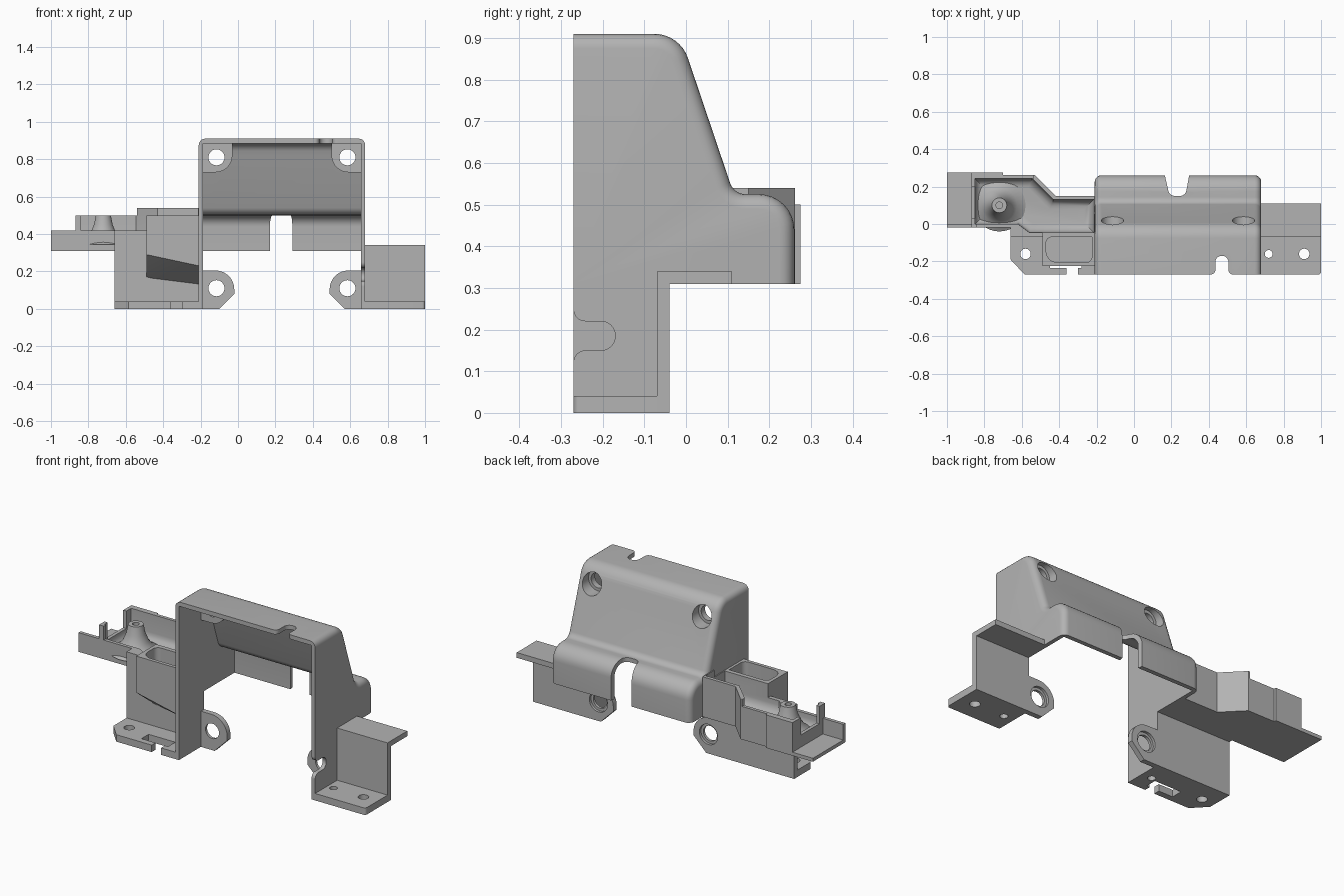
import bpy, bmesh, math
from mathutils import Vector

cube = bpy.data.objects.get("Cube")
if cube:
    bpy.data.objects.remove(cube, do_unlink=True)

grey = bpy.data.materials.new("plain grey")
grey.use_nodes = True
colour = (0.45, 0.45, 0.45, 1)
grey.diffuse_color = colour
grey.node_tree.nodes["Principled BSDF"].inputs["Base Color"].default_value = colour


def outline(points, steps=8):
    """Closed 2D outline; a third value on a point rounds that corner."""
    out = []
    for i, pt in enumerate(points):
        p = Vector(pt[:2])
        if len(pt) < 3:
            out.append(p)
            continue
        da = (Vector(points[i - 1][:2]) - p).normalized()
        db = (Vector(points[(i + 1) % len(points)][:2]) - p).normalized()
        half, r = da.angle(db) / 2, pt[2]
        centre = p + (da + db).normalized() * r / math.sin(half)
        s = p + da * r / math.tan(half) - centre
        e = p + db * r / math.tan(half) - centre
        a0 = math.atan2(s.y, s.x)
        turn = math.atan2(s.x * e.y - s.y * e.x, s.dot(e))
        for k in range(steps + 1):
            a = a0 + turn * k / steps
            out.append(centre + Vector((math.cos(a), math.sin(a))) * r)
    return out


def finish(name, bm):
    bmesh.ops.recalc_face_normals(bm, faces=bm.faces)
    mesh = bpy.data.meshes.new(name)
    bm.to_mesh(mesh)
    bm.free()
    mesh.materials.append(grey)
    obj = bpy.data.objects.new(name, mesh)
    bpy.context.collection.objects.link(obj)
    return obj


def prism(name, points, axis, lo, hi, soft=None, width=0.0):
    """Extrude an outline along an axis; soft picks the edges to round."""
    place = {"x": lambda u, v, h: (h, u, v),
             "y": lambda u, v, h: (u, h, v),
             "z": lambda u, v, h: (u, v, h)}[axis]
    bm = bmesh.new()
    pts = outline(points)
    rings = [[bm.verts.new(place(p.x, p.y, h)) for p in pts] for h in (lo, hi)]
    for ring in rings:
        bm.faces.new(ring)
    for i in range(len(pts)):
        j = (i + 1) % len(pts)
        bm.faces.new((rings[0][i], rings[0][j], rings[1][j], rings[1][i]))
    bmesh.ops.recalc_face_normals(bm, faces=bm.faces)
    if soft:
        edges = [e for e in bm.edges if soft(e.verts[0].co, e.verts[1].co)]
        bmesh.ops.bevel(bm, geom=edges, offset=width, segments=5, profile=0.5,
                        affect="EDGES", clamp_overlap=True)
    return finish(name, bm)


def box(name, x0, x1, y0, y1, z0, z1):
    return prism(name, [(x0, y0), (x1, y0), (x1, y1), (x0, y1)], "z", z0, z1)


def rod(u, v, r, axis, lo, hi):
    pts = [(u + r * math.cos(k * math.tau / 32), v + r * math.sin(k * math.tau / 32))
           for k in range(32)]
    return prism("cutter", pts, axis, lo, hi)


def cut(obj, *cutters):
    """Subtract the cutters for good and remove them."""
    for c in cutters:
        mod = obj.modifiers.new("cut", "BOOLEAN")
        mod.operation, mod.solver, mod.object = "DIFFERENCE", "EXACT", c
        deps = bpy.context.evaluated_depsgraph_get()
        mesh = bpy.data.meshes.new_from_object(obj.evaluated_get(deps))
        obj.modifiers.clear()
        obj.data = mesh
        bpy.data.objects.remove(c, do_unlink=True)
    return obj


MID = 0.235            # middle of the hood in x
LEFT, RIGHT = -0.21, 0.68


def mirrored(points):
    return [(2 * MID - p[0], *p[1:]) for p in points]


# Hood shell with rounded ends, hollow to the front and below
def hood_rim(a, b):
    same_end = abs(a.x - b.x) < 1e-5
    return same_end and not (a.y < -0.269 and b.y < -0.269) \
        and not (a.z < 0.311 and b.z < 0.311)


hood = prism("hood", [(-0.27, 0.31), (0.26, 0.31), (0.26, 0.525, 0.085),
                      (0.115, 0.525, 0.04), (-0.015, 0.91, 0.085), (-0.27, 0.91)],
             "x", LEFT, RIGHT, hood_rim, 0.035)
hollow = prism("cutter", [(-0.3, 0.2), (0.235, 0.2), (0.235, 0.5, 0.06),
                          (0.1, 0.5, 0.06), (-0.03, 0.885, 0.06), (-0.3, 0.885)],
               "x", LEFT + 0.023, RIGHT - 0.023)
# Screw bosses are left standing in the upper corners
boss = [(-0.25, 0.73), (-0.03, 0.73, 0.09), (-0.03, 0.95), (-0.25, 0.95)]
cut(hollow, *[prism("cutter", b, "y", -0.07, 0.4) for b in (boss, mirrored(boss))])
cut(hood, hollow)
for x in (-0.115, 0.585):
    cut(hood, rod(x, 0.81, 0.043, "y", -0.4, 0.3), rod(x, 0.81, 0.06, "y", -0.035, 0.3))
# Rear cable notch and top edge notch
cut(hood,
    prism("cutter", [(0.165, 0.3), (0.165, 0.26), (0.19, 0.15, 0.035),
                     (0.275, 0.15, 0.035), (0.295, 0.26), (0.295, 0.3)], "z", 0.2, 0.7),
    prism("cutter", [(0.405, -0.3), (0.405, -0.27), (0.435, -0.27, 0.025),
                     (0.435, -0.17, 0.034), (0.505, -0.17, 0.034),
                     (0.505, -0.27, 0.025), (0.535, -0.27), (0.535, -0.3)],
          "z", 0.7, 1.0))

# Side legs under the hood
box("left_leg", LEFT, LEFT + 0.023, -0.27, -0.04, 0, 0.31)
cut(box("right_leg", RIGHT - 0.023, RIGHT, -0.27, -0.04, 0, 0.31),
    prism("cutter", [(-0.3, 0.12), (-0.27, 0.12), (-0.27, 0.15, 0.028),
                     (-0.17, 0.15, 0.034), (-0.17, 0.22, 0.034),
                     (-0.27, 0.22, 0.028), (-0.27, 0.25), (-0.3, 0.25)],
          "x", 0.6, 0.75))


# Upright plates with a screw ear reaching into the opening
def upright(outer, top):
    return [(outer, 0), (-0.10, 0), (-0.02, 0.08), (-0.02, 0.205, 0.1),
            (LEFT, 0.205), (LEFT, top), (outer, top)]


for name, pts, x in (("left_upright", upright(-0.66, 0.32), -0.115),
                     ("right_upright", mirrored(upright(-0.53, 0.34)), 0.585)):
    cut(prism(name, pts, "y", -0.07, -0.04),
        rod(x, 0.11, 0.043, "y", -0.2, 0.2), rod(x, 0.11, 0.058, "y", -0.055, 0.2))

# Right shelf and feet
box("right_shelf", RIGHT, 1.0, -0.07, 0.11, 0.31, 0.34)
cut(prism("right_foot", [(RIGHT - 0.02, -0.27), (1, -0.27, 0.015), (1, -0.04),
                         (RIGHT - 0.02, -0.04)], "z", 0, 0.04),
    rod(0.72, -0.16, 0.021, "z", -1, 1), rod(0.91, -0.16, 0.028, "z", -1, 1))
cut(prism("left_foot", [(LEFT, -0.27), (LEFT, -0.04), (-0.66, -0.04),
                        (-0.66, -0.19), (-0.585, -0.27)], "z", 0, 0.04),
    rod(-0.25, -0.16, 0.021, "z", -1, 1), rod(-0.58, -0.16, 0.028, "z", -1, 1),
    box("cutter", -0.36, -0.30, -0.4, -0.2, -1, 1),
    box("cutter", -0.45, -0.28, -0.235, -0.17, -1, 1))

# Tray on the right hand arm, hollowed into a soft trough
tray = prism("tray", [(-0.87, -0.02), (-0.66, -0.02), (-0.66, -0.07), (LEFT, -0.07),
                      (LEFT, 0.15), (-0.42, 0.15), (-0.53, 0.262), (-0.70, 0.262),
                      (-0.70, 0.275), (-0.87, 0.275)], "z", 0.31, 0.54)
cut(tray,
    prism("cutter", [(-0.85, 0), (-0.62, 0), (-0.56, -0.045), (LEFT - 0.005, -0.045),
                     (LEFT - 0.005, 0.13), (-0.43, 0.13), (-0.545, 0.243),
                     (-0.85, 0.243)], "z", 0.345, 0.7,
          lambda a, b: a.z < 0.35 and b.z < 0.35, 0.05),
    box("cutter", -1, -0.54, -0.2, 0.4, 0.5, 0.8),
    box("cutter", -0.84, -0.49, -0.2, 0.05, 0.42, 0.8),
    box("cutter", -0.5, 0, -0.2, 0.05, 0.5, 0.8),
    box("cutter", -0.9, -0.845, 0.03, 0.2, 0.4, 0.8))
box("tray_tip_floor", -1, -0.86, -0.02, 0.275, 0.31, 0.33)
box("tray_tip_wall", -1, -0.86, -0.02, 0.0, 0.31, 0.42)

# Flared screw post in the tray
bm = bmesh.new()
flare = [(0.14, 0.345), (0.095, 0.37), (0.068, 0.405), (0.05, 0.45), (0.04, 0.5),
         (0.018, 0.5), (0.018, 0.42), (0, 0.42)]
verts = [bm.verts.new((-0.72 + r, 0.1, z)) for r, z in flare]
edges = [bm.edges.new(pair) for pair in zip(verts, verts[1:])]
bmesh.ops.spin(bm, geom=verts + edges, cent=(-0.72, 0.1, 0), axis=(0, 0, 1),
               angle=math.tau, steps=32)
bmesh.ops.remove_doubles(bm, verts=bm.verts, dist=1e-5)
finish("screw_post", bm)

# Hopper in front of the tray with a sloping underside
bm = bmesh.new()
for co in [(x, y, 0.5) for x in (-0.49, LEFT) for y in (-0.225, -0.05)] + [
        (-0.49, -0.225, 0.29), (-0.30, -0.225, 0.29), (LEFT, -0.225, 0.23),
        (-0.49, -0.05, 0.155), (-0.30, -0.05, 0.155), (LEFT, -0.05, 0.12)]:
    bm.verts.new(co)
bmesh.ops.convex_hull(bm, input=bm.verts)
cut(finish("hopper", bm),
    prism("cutter", [(-0.47, -0.205, 0.06), (-0.225, -0.205, 0.03),
                     (-0.225, -0.07), (-0.47, -0.07, 0.03)], "z", 0.31, 0.7))

# Smooth rounded surfaces, crisp edges
for obj in bpy.context.collection.objects:
    if obj.type == "MESH" and obj.data.materials and obj.data.materials[0] == grey:
        bpy.ops.object.select_all(action="DESELECT")
        obj.select_set(True)
        bpy.context.view_layer.objects.active = obj
        bpy.ops.object.shade_smooth_by_angle(angle=math.radians(30))
